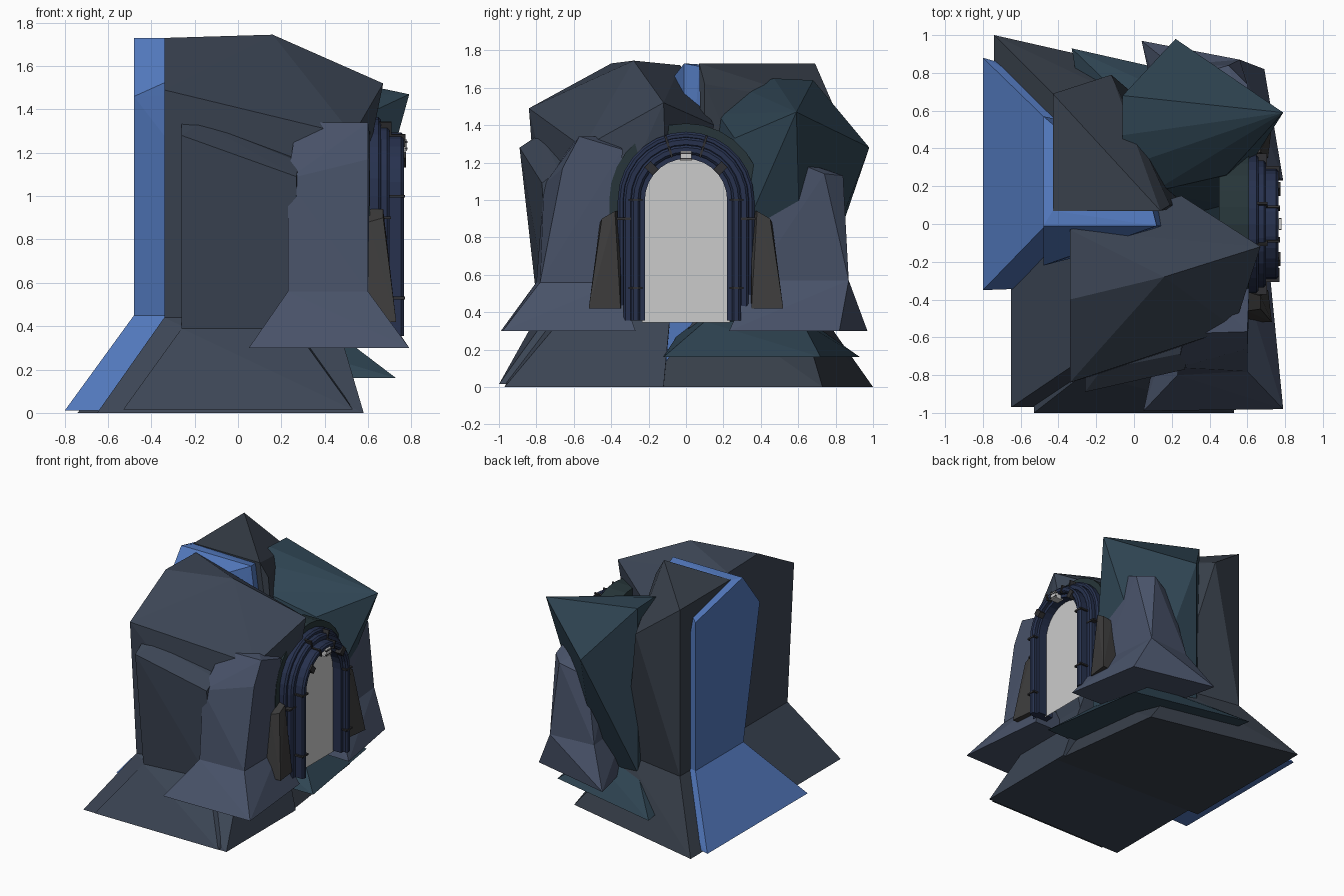
import bpy, bmesh, math
from mathutils import Vector, Matrix

if "Cube" in bpy.data.objects:
    bpy.data.objects.remove(bpy.data.objects["Cube"])


def material(name, rgb):
    m = bpy.data.materials.new(name)
    m.diffuse_color = (*rgb, 1)
    m.use_nodes = True
    m.node_tree.nodes["Principled BSDF"].inputs["Base Color"].default_value = m.diffuse_color
    return m


SLATE = material("slate", (0.045, 0.06, 0.09))
DARK = material("dark_slate", (0.04, 0.051, 0.07))
PALE = material("pale_slate", (0.066, 0.086, 0.142))
BLUE = material("blue_rock", (0.085, 0.19, 0.51))
TEAL = material("teal_rock", (0.028, 0.058, 0.085))
MOSS = material("dark_green", (0.02, 0.036, 0.041))
NAVY = material("navy", (0.02, 0.031, 0.076))
BROWN = material("brown_stone", (0.046, 0.045, 0.045))
IRON = material("iron", (0.03, 0.03, 0.033))


def finish(name, bm, mat):
    bmesh.ops.recalc_face_normals(bm, faces=bm.faces)
    mesh = bpy.data.meshes.new(name)
    bm.to_mesh(mesh)
    bm.free()
    ob = bpy.data.objects.new(name, mesh)
    bpy.context.collection.objects.link(ob)
    if mat:
        mesh.materials.append(mat)
    return ob


def hull(bm, pts):
    vs = [bm.verts.new(p) for p in pts]
    res = bmesh.ops.convex_hull(bm, input=vs)
    junk = [v for v in set(res["geom_interior"] + res["geom_unused"])
            if isinstance(v, bmesh.types.BMVert)]
    bmesh.ops.delete(bm, geom=junk, context='VERTS')


def rock(name, mat, base, zb, neck, zn, top):
    """Flared foot from base outline to neck outline, then a faceted body."""
    bm = bmesh.new()
    n = [(x, y, zn) for x, y in neck]
    if base:
        hull(bm, [(x, y, zb) for x, y in base] + n)
    hull(bm, n + top)
    if base:
        inner = [f for f in bm.faces if all(abs(v.co.z - zn) < 1e-5 for v in f.verts)]
        bmesh.ops.delete(bm, geom=inner, context='FACES')
        bmesh.ops.remove_doubles(bm, verts=bm.verts, dist=1e-4)
    bmesh.ops.dissolve_limit(bm, angle_limit=0.02, verts=bm.verts, edges=bm.edges)
    return finish(name, bm, mat)


# Cliff rocks
rock("blue_rock", BLUE,
     [(-.8, .88), (-.8, -.35), (.56, -.3), (.2, .6)], .01,
     [(-.48, .57), (-.48, -.02), (.3, -.02), (.1, .45)], .45,
     [(-.48, -.22, 1.46), (-.48, -.01, 1.73), (-.48, .57, 1.6), (-.43, .07, 1.725),
      (.12, -.01, 1.73), (.1, .07, 1.715), (.05, -.05, 1.48)])
rock("rear_left_rock", DARK,
     [(-.74, 1), (-.74, -.15), (.57, -.2), (.45, .73)], 0,
     [(-.43, .69), (-.43, .1), (.3, .1), (.1, .6)], .44,
     [(-.43, .69, 1.73), (-.43, .07, 1.73), (-.12, .79, 1.5),
      (.14, .07, 1.73), (.19, .1, 1.62)])
rock("front_left_rock", SLATE,
     [(-.65, -.97), (-.65, -.1), (.58, -.12), (.58, -.97)], 0,
     [(-.34, -.76), (-.34, -.1), (.45, -.08), (.45, -.6)], .44,
     [(-.34, -.84, 1.49), (-.34, -.4, 1.73), (-.34, -.03, 1.72), (.16, -.28, 1.745),
      (.67, -.12, 1.52), (.25, .15, 1.4), (.53, -.55, 1.28)])
rock("front_rock", SLATE,
     [(-.53, -1), (-.53, -.5), (.53, -.5), (.53, -1)], .015,
     [(-.26, -.79), (-.26, -.5), (.3, -.5), (.26, -.73)], .39,
     [(-.26, -.89, 1.28), (-.26, -.8, 1.34), (-.17, -.77, 1.34), (-.26, -.5, 1.34),
      (.27, -.77, 1.09), (.28, -.68, 1.16), (.28, -.5, 1.2)])
rock("teal_rock", TEAL,
     [(-.33, .93), (.6, .72), (.73, -.12), (-.15, -.13)], .16,
     [(-.05, .66), (.35, .62), (.48, .1), (.1, 0)], .35,
     [(-.06, .68, 1.64), (-.06, .47, 1.65), (-.06, .3, 1.6), (.1, .17, 1.46),
      (.49, .26, 1.33), (.79, .59, 1.47), (.22, .98, 1.28)])
rock("front_right_rock", PALE,
     [(.05, -.99), (.79, -.98), (.72, -.27), (.2, -.27)], .3,
     [(.23, -.8), (.6, -.78), (.6, -.36), (.25, -.36)], .56,
     [(.23, -.76, 1.08), (.27, -.58, 1.34), (.6, -.57, 1.34), (.44, -.4, 1.34),
      (.6, -.66, 1.17), (.61, -.34, 1.27)])
rock("rear_right_rock", PALE,
     [(.04, .97), (.69, .82), (.79, .23), (.2, .25)], .3,
     [(.2, .84), (.56, .87), (.61, .36), (.25, .36)], .57,
     [(.3, .78, 1.05), (.5, .84, 1.13), (.6, .74, 1.14), (.61, .42, 1.27),
      (.3, .42, 1.28)])

# Brown stones at both sides of the doorway
for side, tag in ((-1, "front"), (1, "rear")):
    pts = [(.6, .36, .94), (.67, .38, .94), (.67, .45, .9), (.6, .46, .88),
           (.68, .46, .7), (.67, .35, .65)]
    foot = [(.55, .34), (.71, .35), (.73, .52), (.55, .52)]
    rock(tag + "_door_stone", BROWN, None, 0,
         [(x, y * side) for x, y in foot], .42, [(x, y * side, z) for x, y, z in pts])

# Arched doorway
CZ, ZB, SEG = 1.0, .355, 14


def arch_line(r, zb=ZB):
    arc = [(r * math.cos(math.pi * i / SEG), CZ + r * math.sin(math.pi * i / SEG))
           for i in range(SEG + 1)]
    return [(r, zb)] + arc + [(-r, zb)]


def arch(name, r0, r1, x0, x1, mat, zb=ZB, bevel=0):
    c = bevel
    section = [(r0, x0), (r1, x0), (r1, x1 - c), (r1 - c, x1), (r0 + c, x1), (r0, x1 - c)]
    if not c:
        section = [(r0, x0), (r1, x0), (r1, x1), (r0, x1)]
    bm = bmesh.new()
    rows = [[bm.verts.new((x, y, z)) for y, z in arch_line(r, zb)] for r, x in section]
    n = len(rows)
    for k in range(n):
        a, b = rows[k], rows[(k + 1) % n]
        for i in range(len(a) - 1):
            bm.faces.new((a[i], a[i + 1], b[i + 1], b[i]))
    for end in (0, -1):
        bm.faces.new([r[end] for r in rows])
    return finish(name, bm, mat)


arch("rock_surround", .34, .41, .45, .61, MOSS)
arch("outer_frame", .325, .365, .6, .66, NAVY, bevel=.012)
arch("second_frame", .285, .335, .6, .7, NAVY, bevel=.012)
arch("front_frame", .245, .293, .6, .765, NAVY, bevel=.012)
arch("inner_frame", .22, .25, .6, .73, NAVY)

bm = bmesh.new()
bm.faces.new([bm.verts.new((.66, y, z)) for y, z in arch_line(.235, .345)])
finish("door_panel", bm, None)


def box(name, loc, size, mat, turn=0):
    bm = bmesh.new()
    bmesh.ops.create_cube(bm, size=1, matrix=Matrix.Translation(loc)
                          @ Matrix.Rotation(turn, 4, 'X')
                          @ Matrix.Diagonal((*size, 1)))
    return finish(name, bm, mat)


# Iron bands and corner blocks around the frame
for s in (-1, 1):
    for z in (.53, 1.0):
        box("iron_band", (.735, s * .27, z), (.07, .075, .012), IRON)
    box("outer_iron_band", (.665, s * .33, .9), (.08, .085, .012), IRON)
    box("arch_block", (.74, s * .185, CZ + .17), (.07, .045, .06), IRON, -s * math.radians(45))
    a = math.radians(72)
    for r, x in ((.27, .735), (.33, .67)):
        box("arch_band", (x, s * r * math.cos(a), CZ + r * math.sin(a)),
            (.075, .012, .06), IRON, -s * math.radians(18))
box("keystone", (.745, 0, CZ + .235), (.07, .06, .055), None)
for z in (1.22, 1.25):
    box("keystone_groove", (.775, 0, z), (.014, .064, .008), IRON)
